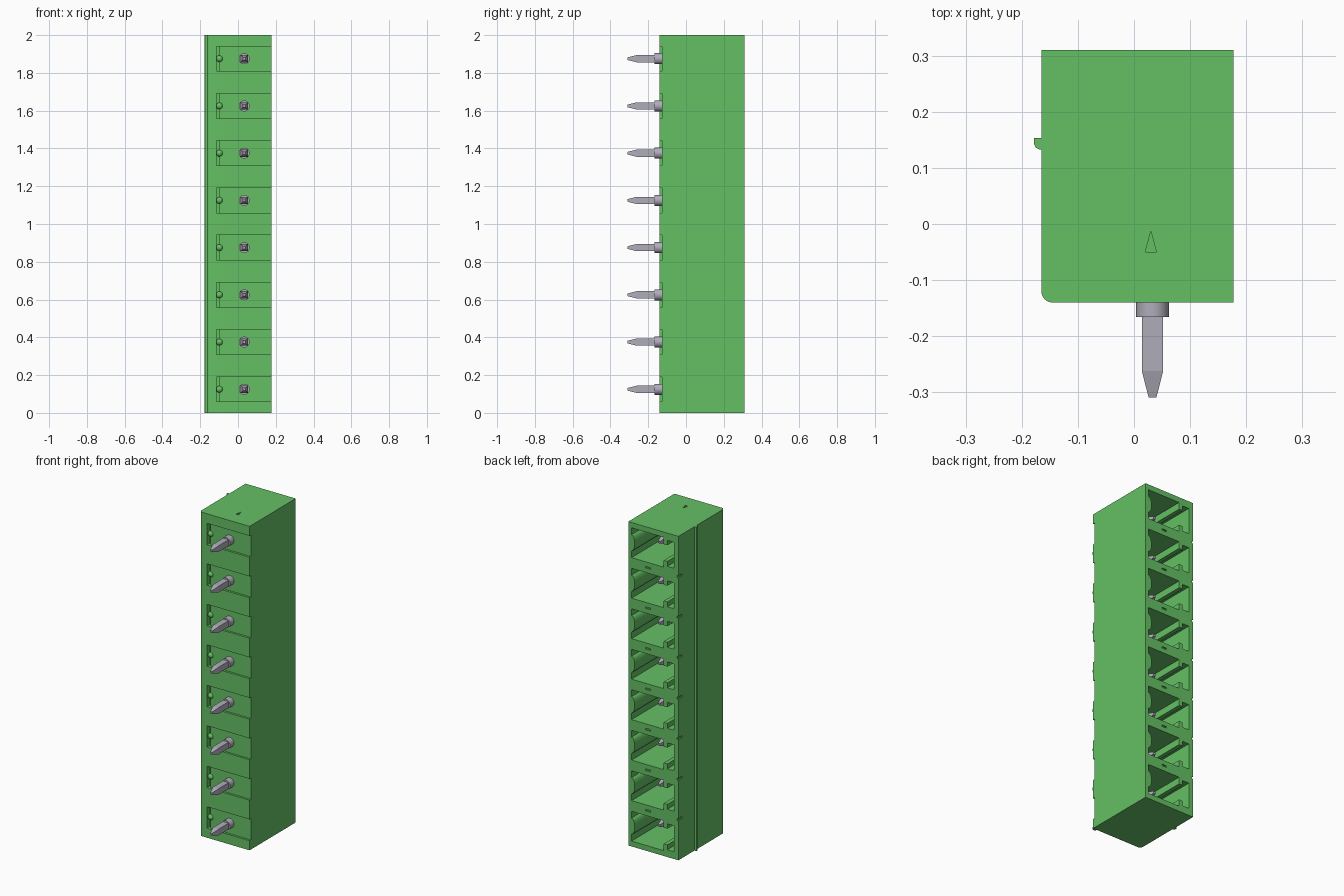
import bpy, bmesh, math
from mathutils import Vector

cube = bpy.data.objects.get("Cube")
if cube:
    bpy.data.objects.remove(cube, do_unlink=True)

N, PITCH = 8, 0.25
PIN_X = 0.033
CELLS = [PITCH * (i + 0.5) for i in range(N)]
BARS = [PITCH * i for i in range(1, N)]


def material(name, rgb, rough):
    m = bpy.data.materials.new(name)
    m.use_nodes = True
    m.diffuse_color = (*rgb, 1)
    b = m.node_tree.nodes["Principled BSDF"]
    b.inputs["Base Color"].default_value = (*rgb, 1)
    b.inputs["Roughness"].default_value = rough
    return m


GREEN = material("housing green", (0.13, 0.53, 0.13), 0.6)
GREY = material("pin grey", (0.43, 0.42, 0.49), 0.5)


def loft(bm, rings):
    """Skin a list of equal-length closed rings and cap both ends."""
    vs = [[bm.verts.new(p) for p in r] for r in rings]
    n = len(rings[0])
    for a, b in zip(vs, vs[1:]):
        for i in range(n):
            bm.faces.new((a[i], a[(i + 1) % n], b[(i + 1) % n], b[i]))
    bm.faces.new(vs[0][::-1])
    bm.faces.new(vs[-1])


def prism_y(bm, pts, y0, y1, z=0):
    loft(bm, [[(x, y, z + h) for x, h in pts] for y in (y0, y1)])


def prism_z(bm, pts, z0, z1):
    loft(bm, [[(x, y, z) for x, y in pts] for z in (z0, z1)])


def box(bm, x0, x1, y0, y1, z0, z1):
    prism_z(bm, [(x0, y0), (x1, y0), (x1, y1), (x0, y1)], z0, z1)


def finish(name, bm, mat):
    bmesh.ops.recalc_face_normals(bm, faces=bm.faces[:])
    me = bpy.data.meshes.new(name)
    bm.to_mesh(me)
    bm.free()
    me.materials.append(mat)
    ob = bpy.data.objects.new(name, me)
    bpy.context.collection.objects.link(ob)
    return ob


def activate(ob):
    bpy.ops.object.select_all(action='DESELECT')
    ob.select_set(True)
    bpy.context.view_layer.objects.active = ob


def smooth(ob):
    activate(ob)
    bpy.ops.object.shade_smooth_by_angle(angle=math.radians(35))


def cut(target, bm):
    """Subtract a cutter mesh and discard it."""
    cutter = finish("cutter", bm, GREEN)
    cutter.hide_render = True
    mod = target.modifiers.new("cut", 'BOOLEAN')
    mod.operation, mod.solver, mod.object = 'DIFFERENCE', 'EXACT', cutter
    activate(target)
    bpy.ops.object.modifier_apply(modifier=mod.name)
    bpy.data.objects.remove(cutter, do_unlink=True)


# Housing: plan outline with one rounded corner and a side rib
corner = [(-0.145 - 0.02 * math.cos(t), -0.12 - 0.02 * math.sin(t))
          for t in [math.pi / 2 * k / 6 for k in range(7)]]
outline = [(0.177, -0.14), (0.177, 0.31), (-0.165, 0.31), (-0.165, 0.153),
           (-0.178, 0.153), (-0.178, 0.142), (-0.175, 0.136),
           (-0.169, 0.133), (-0.165, 0.133)] + corner
bm = bmesh.new()
prism_z(bm, outline, 0, 2)
housing = finish("housing", bm, GREEN)

# Plug cavities: bowed outer wall on one side, T-shaped latch slot on the other
bow = [(0.155 - 0.022 * math.cos(t), 0.05 * math.sin(t))
       for t in [math.pi * (k / 8 - 0.5) for k in range(9)]]
slot = [(-0.065, 0.092), (-0.065, 0.05), (-0.09, 0.05), (-0.09, 0.08),
        (-0.135, 0.08)]
cavity = ([(0.155, -0.092)] + bow + [(0.155, 0.092)] + slot
          + [(x, -z) for x, z in reversed(slot)])
bm = bmesh.new()
for z in CELLS:
    prism_y(bm, cavity, -0.06, 0.33, z)
cut(housing, bm)

# Shallow front recesses, open towards one side
bm = bmesh.new()
for z in CELLS:
    box(bm, -0.105, 0.2, -0.16, -0.127, z - 0.066, z + 0.066)
cut(housing, bm)

# Narrow grooves at the closed end of each recess
bm = bmesh.new()
for z in CELLS:
    box(bm, -0.113, -0.1, -0.16, -0.112, z - 0.066, z + 0.066)
cut(housing, bm)

# Small slits in the bars between cavities and a triangle mark on top
bm = bmesh.new()
for z in BARS:
    box(bm, 0.025, 0.06, 0.303, 0.32, z - 0.005, z + 0.005)
    box(bm, -0.18, -0.157, 0.275, 0.32, z - 0.007, z + 0.007)
prism_z(bm, [(0.02, -0.05), (0.04, -0.05), (0.03, -0.013)], 1.994, 2.02)
cut(housing, bm)
smooth(housing)

# Rounded pips beside the grooves
bm = bmesh.new()
for z in CELLS:
    made = bmesh.ops.create_uvsphere(bm, u_segments=16, v_segments=10, radius=0.018)
    bmesh.ops.translate(bm, verts=made["verts"], vec=Vector((-0.098, -0.122, z)))
smooth(finish("recess_pips", bm, GREEN))


# Contact pins: square bars tapered at both ends, with a round collar
def square(y, r, z):
    return [(PIN_X + a * r, y, z + b * r)
            for a, b in ((-1, -1), (1, -1), (1, 1), (-1, 1))]


disc = [(PIN_X + 0.029 * math.cos(math.tau * k / 24), 0.029 * math.sin(math.tau * k / 24))
        for k in range(24)]
for i, z in enumerate(CELLS, 1):
    bm = bmesh.new()
    loft(bm, [square(y, r, z) for y, r in
              ((-0.309, 0.007), (-0.262, 0.019), (0.165, 0.019), (0.215, 0.007))])
    finish(f"contact_pin_{i}", bm, GREY)
    bm = bmesh.new()
    prism_y(bm, disc, -0.166, -0.1, z)
    smooth(finish(f"pin_collar_{i}", bm, GREY))
